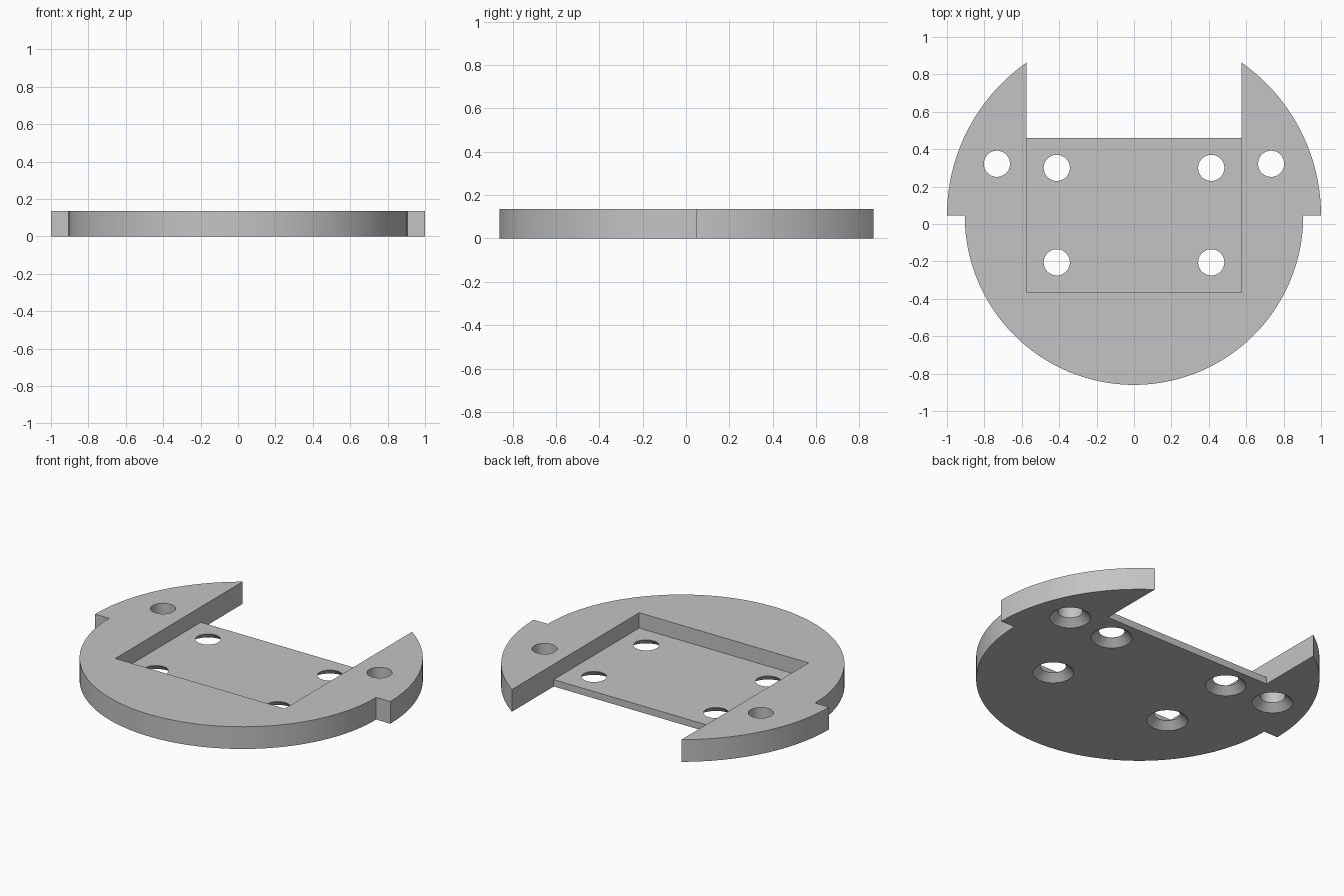
import bpy
import bmesh
from math import cos, sin, pi, asin, radians

THICK = 0.136        # full plate height
FLOOR = 0.042        # height of the recessed floor
MID_Y = 0.045        # centre of both rim arcs
R_BIG, R_SMALL = 1.0, 0.905
POCKET_X = 0.574

cube = bpy.data.objects.get("Cube")
if cube:
    bpy.data.objects.remove(cube, do_unlink=True)

grey = bpy.data.materials.new("plain grey")
grey.use_nodes = True
colour = (0.55, 0.55, 0.55, 1)
grey.diffuse_color = colour
grey.node_tree.nodes["Principled BSDF"].inputs["Base Color"].default_value = colour


def finish(name, bm):
    bmesh.ops.recalc_face_normals(bm, faces=bm.faces)
    mesh = bpy.data.meshes.new(name)
    bm.to_mesh(mesh)
    bm.free()
    mesh.materials.append(grey)
    obj = bpy.data.objects.new(name, mesh)
    bpy.context.collection.objects.link(obj)
    return obj


def prism(name, points, offset):
    """Extrude a closed outline along an offset vector."""
    bm = bmesh.new()
    face = bm.faces.new([bm.verts.new(p) for p in points])
    new = bmesh.ops.extrude_face_region(bm, geom=[face])["geom"]
    bmesh.ops.translate(bm, vec=offset,
                        verts=[v for v in new if isinstance(v, bmesh.types.BMVert)])
    return finish(name, bm)


def arc(radius, start, end, steps):
    angles = [start + (end - start) * i / steps for i in range(steps + 1)]
    return [(radius * cos(a), MID_Y + radius * sin(a), 0) for a in angles]


def hole_cutter(x, y, segments=48):
    """Through hole with a countersink opening on the underside."""
    rings = [(0.136, -0.02), (0.07, 0.04), (0.07, 0.2)]
    bm = bmesh.new()
    loops = []
    for r, z in rings:
        loops.append([bm.verts.new((x + r * cos(2 * pi * i / segments),
                                    y + r * sin(2 * pi * i / segments), z))
                      for i in range(segments)])
    for low, high in zip(loops, loops[1:]):
        for i in range(segments):
            j = (i + 1) % segments
            bm.faces.new((low[i], low[j], high[j], high[i]))
    bm.faces.new(loops[0])
    bm.faces.new(loops[-1])
    return finish("hole_cutter", bm)


# Plate: wide upper half disc stepped onto a narrower lower half disc
outline = arc(R_BIG, 0, pi, 96) + arc(R_SMALL, pi, 2 * pi, 96)
plate = prism("mounting_plate", outline, (0, 0, THICK))

# Recess and open back notch, cut with one stepped side profile
step = [(-0.367, FLOOR), (0.46, FLOOR), (0.46, -0.1),
        (1.2, -0.1), (1.2, 0.3), (-0.367, 0.3)]
cutters = [prism("recess_cutter", [(-POCKET_X, y, z) for y, z in step],
                 (2 * POCKET_X, 0, 0))]

# Screw holes, mirrored left and right
for x, y in [(0.413, 0.3), (0.413, -0.205), (0.733, 0.322)]:
    for side in (-1, 1):
        cutters.append(hole_cutter(side * x, y))

bpy.ops.object.select_all(action="DESELECT")
bpy.context.view_layer.objects.active = plate
plate.select_set(True)
for cutter in cutters:
    cutter.hide_render = True
    mod = plate.modifiers.new("cut", "BOOLEAN")
    mod.operation = "DIFFERENCE"
    mod.solver = "EXACT"
    mod.object = cutter
    bpy.ops.object.modifier_apply(modifier=mod.name)
for cutter in cutters:
    bpy.data.objects.remove(cutter, do_unlink=True)

# Smooth round walls, crisp edges
bpy.ops.object.shade_smooth_by_angle(angle=radians(25))
